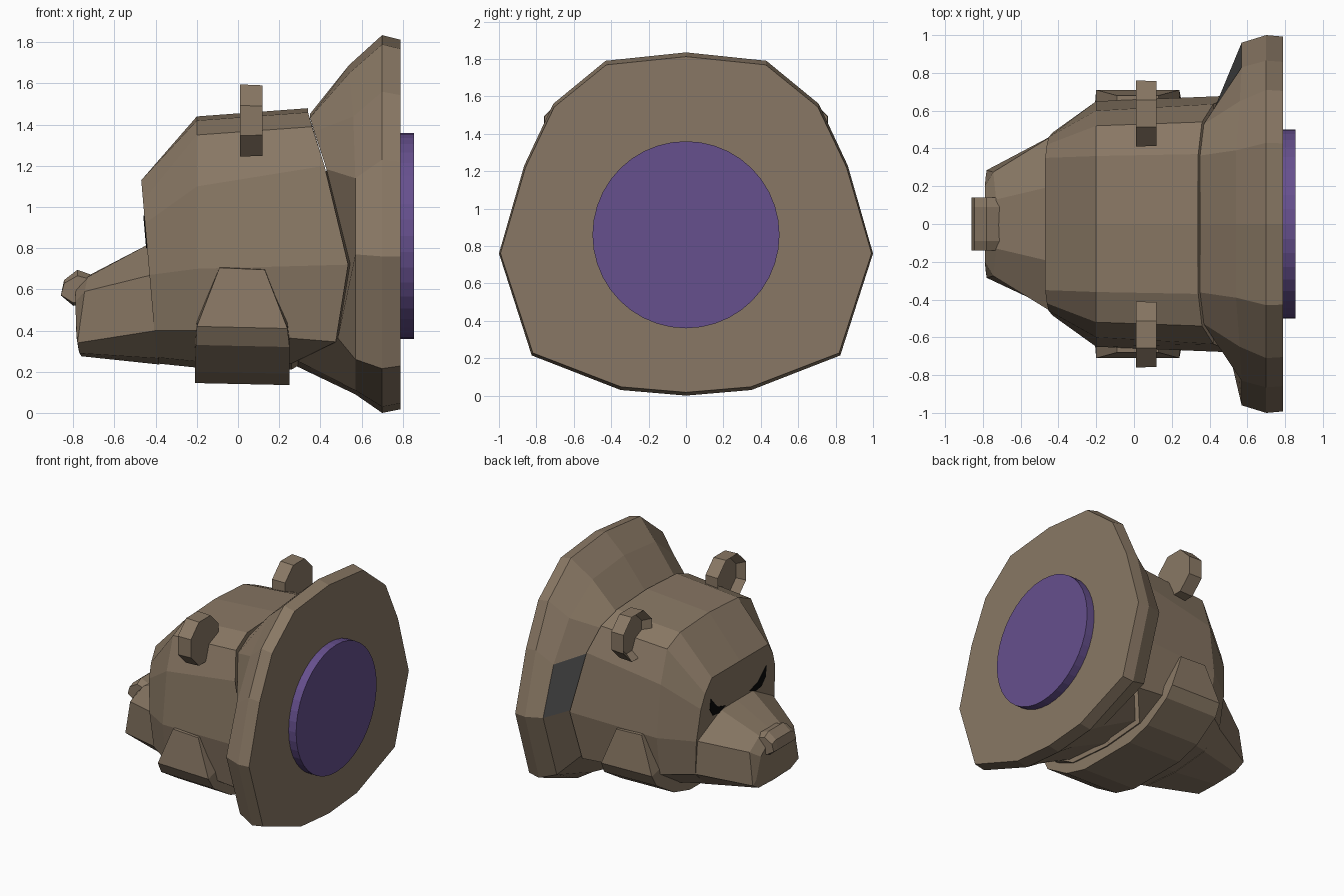
import bpy, bmesh, math
from mathutils import Vector, Matrix

if "Cube" in bpy.data.objects:
    bpy.data.objects.remove(bpy.data.objects["Cube"])


def material(name, rgb):
    m = bpy.data.materials.new(name)
    m.diffuse_color = (*rgb, 1)
    m.use_nodes = True
    m.node_tree.nodes["Principled BSDF"].inputs["Base Color"].default_value = m.diffuse_color
    return m


FUR = material("brown fur", (0.25, 0.187, 0.128))
PURPLE = material("purple", (0.133, 0.08, 0.27))
GREY = material("grey", (0.17, 0.17, 0.17))
BLACK = material("black", (0.003, 0.003, 0.003))


def finish(bm, name, *mats):
    bmesh.ops.recalc_face_normals(bm, faces=bm.faces)
    me = bpy.data.meshes.new(name)
    bm.to_mesh(me)
    bm.free()
    for m in mats:
        me.materials.append(m)
    ob = bpy.data.objects.new(name, me)
    bpy.context.collection.objects.link(ob)
    return ob


def loft(rings):
    """Skin closed rings of points and cap both ends."""
    bm = bmesh.new()
    vs = [[bm.verts.new(p) for p in r] for r in rings]
    n = len(vs[0])
    for a, b in zip(vs, vs[1:]):
        for i in range(n):
            j = (i + 1) % n
            bm.faces.new((a[i], a[j], b[j], b[i]))
    bm.faces.new(vs[0])
    bm.faces.new(vs[-1])
    return bm


def mirror_ring(half):
    """Complete a half ring; first and last points lie on y = 0."""
    return half + [(x, -y, z) for x, y, z in half[-2:0:-1]]


def at(x, yz):
    return [(x, y, z) for y, z in yz]


def face_x(z):
    return -0.47 + 0.087 * (1.13 - z)   # slightly sloping face plane


# Rear rim of the head, shared by head and collar
rim = [(.34, 0, 1.48), (.34, .37, 1.46), (.36, .54, 1.39), (.42, .635, 1.2),
       (.535, .68, .72), (.475, .61, .345), (.26, .37, .24), (.26, 0, .21)]

# Head
face = [(face_x(z), y, z) for y, z in
        [(0, 1.13), (.35, 1.13), (.42, 1.03), (.46, .92), (.485, .67),
         (.465, .4), (.32, .27), (0, .24)]]
brow = at(-.2, [(0, 1.44), (.36, 1.42), (.52, 1.35), (.6, 1.1), (.65, .7),
                (.61, .4), (.38, .25), (0, .22)])
finish(loft([mirror_ring(r) for r in (face, brow, rim)]), "head", FUR)

# Collar flaring from the neck to the flat back
neck = [(x + .01, y * .98, .8 + (z - .8) * .96) for x, y, z in rim]
flare = [(.54, 0, 1.69), (.54, .39, 1.65), (.56, .65, 1.44), (.57, .83, 1.14),
         (.57, .96, .77), (.57, .79, .26), (.57, .34, .11), (.57, 0, .09)]
back = at(.7, [(0, 1.835), (.43, 1.79), (.71, 1.56), (.865, 1.23), (1, .76),
               (.825, .215), (.35, .03), (0, 0)])
edge = [(.79, y * .992, .8 + (z - .8) * .978) for x, y, z in back]
bm = loft([mirror_ring(r) for r in (neck, flare, back, edge)])
for f in bm.faces:   # one grey panel on the left of the collar
    c = f.calc_center_median()
    f.material_index = int(c.x < .55 and c.y > .7 and .8 < c.z < 1.15)
finish(bm, "collar", FUR, GREY)

# Muzzle
base = [(face_x(z) + .01, y, z) for y, z in
        [(0, .82), (.2, .82), (.475, .67), (.465, .4), (.32, .265), (0, .235)]]
mid = [(-.73, 0, .665), (-.73, .13, .66), (-.73, .24, .605),
       (-.78, .285, .34), (-.77, .2, .29), (-.76, 0, .275)]
tip = [(-.79, 0, .6), (-.79, .12, .6), (-.79, .2, .54),
       (-.785, .25, .37), (-.775, .17, .31), (-.77, 0, .3)]
mid[2] = (-.745, .275, .59)
finish(loft([mirror_ring(r) for r in (base, mid, tip)]), "muzzle", FUR)

# Nose
prof = [(-.71, .67), (-.78, .695), (-.845, .645), (-.86, .57), (-.8, .52), (-.71, .54)]
rings = []
for y, s in ((-.14, .75), (-.09, 1), (.09, 1), (.14, .75)):
    rings.append([(x, y, .58 + (z - .58) * s) for x, z in prof])
finish(loft(rings), "nose", FUR)

# Fur band round cheeks and jaw: (y, z, front x, back x)
half = [(.68, .705, -.09, .13), (.71, .42, -.2, .24), (.66, .33, -.205, .25),
        (.45, .2, -.21, .25), (.25, .145, -.21, .25)]
path = half + [(-y, z, a, b) for y, z, a, b in reversed(half)]
rings = []
for y, z, a, b in path:
    yi, zi = y * .85, z + (.5 - z) * .3 if z < .5 else z
    rings.append([(a, y, z), (b, y, z - .01), (b, yi, zi), (a, yi, zi)])
finish(loft(rings), "jaw_band", FUR)

for side, label in ((1, "left"), (-1, "right")):
    # Octagonal ear with a hollow front
    bm = bmesh.new()
    rot = Matrix.Translation((.065, side * .585, 1.42)) @ Matrix.Rotation(-math.pi / 2, 4, 'Y') \
        @ Matrix.Rotation(math.pi / 8, 4, 'Z')
    bmesh.ops.create_cone(bm, cap_ends=True, segments=8, radius1=.185,
                          radius2=.19, depth=.11, matrix=rot)
    bm.normal_update()
    front = min(bm.faces, key=lambda f: f.calc_center_median().x)
    bmesh.ops.inset_region(bm, faces=[front], thickness=.045)
    bmesh.ops.translate(bm, verts=front.verts, vec=(.06, 0, 0))
    finish(bm, label + "_ear", FUR)

    # Slanted eye plate
    eye = [(.15, .83), (.25, .86), (.345, .96), (.345, .87), (.3, .81), (.23, .8)]
    finish(loft([[(face_x(z) + d, side * y, z) for y, z in eye]
                 for d in (-.005, .002)]), label + "_eye", BLACK)

# Round disc on the back
bm = bmesh.new()
bmesh.ops.create_cone(bm, cap_ends=True, segments=40, radius1=.5, radius2=.5, depth=.075,
                      matrix=Matrix.Translation((.8175, 0, .86)) @ Matrix.Rotation(math.pi / 2, 4, 'Y'))
finish(bm, "back_disc", PURPLE)
